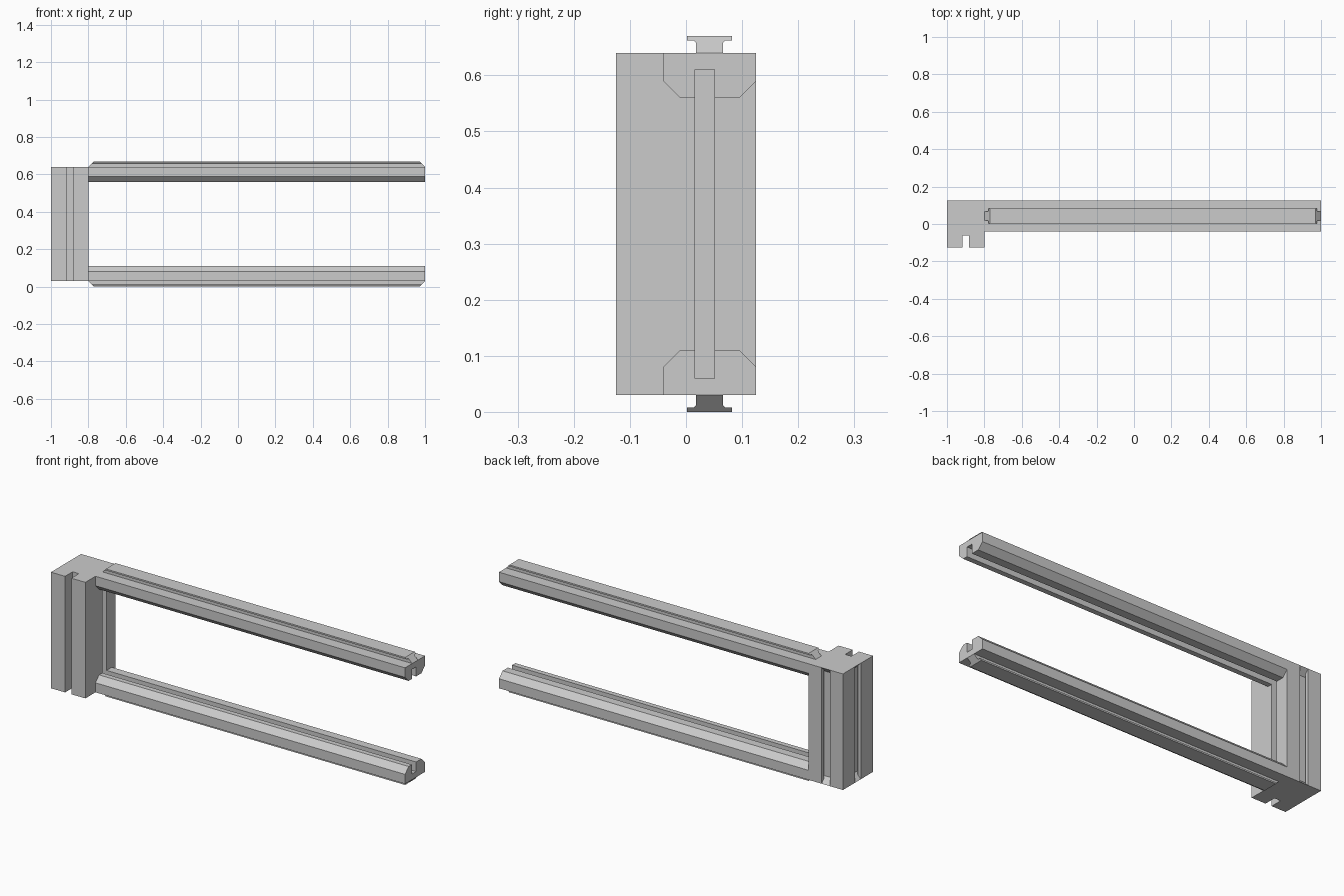
import bpy, bmesh
from mathutils import Vector

old = bpy.data.objects.get("Cube")
if old:
    bpy.data.objects.remove(old, do_unlink=True)

grey = bpy.data.materials.new("light grey")
grey.use_nodes = True
colour = (0.6, 0.6, 0.6, 1)
grey.diffuse_color = colour
grey.node_tree.nodes["Principled BSDF"].inputs["Base Color"].default_value = colour

X, Y, Z = Vector((1, 0, 0)), Vector((0, 1, 0)), Vector((0, 0, 1))
MID_Z = 0.335
POST_X, RAIL_X = -0.9, 0.1
RAIL_Y = 0.042
POST_H, RAIL_L = 0.61, 1.8


def prism(name, profile, origin, across, outward, along, length, mitre=False):
    """Extrude an (across, outward) profile; mitred ends slope in at 45 degrees."""
    bm = bmesh.new()
    rings = []
    for sign in (-1, 1):
        rings.append([bm.verts.new(Vector(origin) + across * u + outward * w
                                   + along * sign * (length / 2 - (w if mitre else 0)))
                      for u, w in profile])
    a, b = rings
    bm.faces.new(a)
    bm.faces.new(b[::-1])
    for i in range(len(a)):
        j = (i + 1) % len(a)
        bm.faces.new((a[i], b[i], b[j], a[j]))
    bmesh.ops.recalc_face_normals(bm, faces=bm.faces)
    mesh = bpy.data.meshes.new(name)
    bm.to_mesh(mesh)
    bm.free()
    mesh.materials.append(grey)
    ob = bpy.data.objects.new(name, mesh)
    bpy.context.collection.objects.link(ob)
    return ob


def rect(u0, u1, w0, w1):
    return [(u0, w0), (u1, w0), (u1, w1), (u0, w1)]


def tee(base):
    """T-shaped key section, starting at the given height."""
    half = [(0.024, base), (0.024, 0.018), (0.028, 0.022), (0.04, 0.022), (0.04, 0.03)]
    return half + [(-u, w) for u, w in reversed(half)]


def cut(target, cutter):
    cutter.hide_render = True
    mod = target.modifiers.new("cut", "BOOLEAN")
    mod.operation = "DIFFERENCE"
    mod.solver = "EXACT"
    mod.object = cutter
    bpy.context.view_layer.objects.active = target
    bpy.ops.object.modifier_apply(modifier=mod.name)


# upright post
post = prism("post", rect(-0.1, 0.1, -0.125, 0.125), (POST_X, 0, MID_Z), X, Y, Z, POST_H)

# rails with chamfered inner edges, each carrying a T-shaped key outside
rail_section = [(-0.083, 0.305), (0.083, 0.305), (0.083, 0.255),
                (0.053, 0.225), (-0.053, 0.225), (-0.083, 0.255)]
rails = []
for label, up in (("upper", Z), ("lower", -Z)):
    rails.append(prism(label + "_rail", rail_section, (RAIL_X, RAIL_Y, MID_Z),
                       Y, up, X, RAIL_L))
    prism(label + "_key", tee(0), (RAIL_X, RAIL_Y, MID_Z + up.z * POST_H / 2),
          Y, up, X, RAIL_L, mitre=True)

# panel groove running round the inside of the frame
groove = prism("panel_groove_cutter", rect(0.016, 0.051, -0.275, 0.275),
               (RAIL_X, 0, MID_Z), Y, Z, X, RAIL_L + 0.11)
# plain slot in the front of the post
front_slot = prism("front_slot_cutter", rect(-0.018, 0.018, -0.2, -0.062),
                   (POST_X, 0, MID_Z), X, Y, Z, 1)
# T-slots in the back and outer side of the post
back_slot = prism("back_slot_cutter", tee(-0.01), (POST_X, 0.125, MID_Z),
                  X, -Y, Z, POST_H, mitre=True)
side_slot = prism("side_slot_cutter", tee(-0.01), (-1, 0, MID_Z),
                  Y, X, Z, POST_H, mitre=True)

for cutter in (groove, front_slot, back_slot, side_slot):
    cut(post, cutter)
for rail in rails:
    cut(rail, groove)
for cutter in (groove, front_slot, back_slot, side_slot):
    bpy.data.objects.remove(cutter, do_unlink=True)
